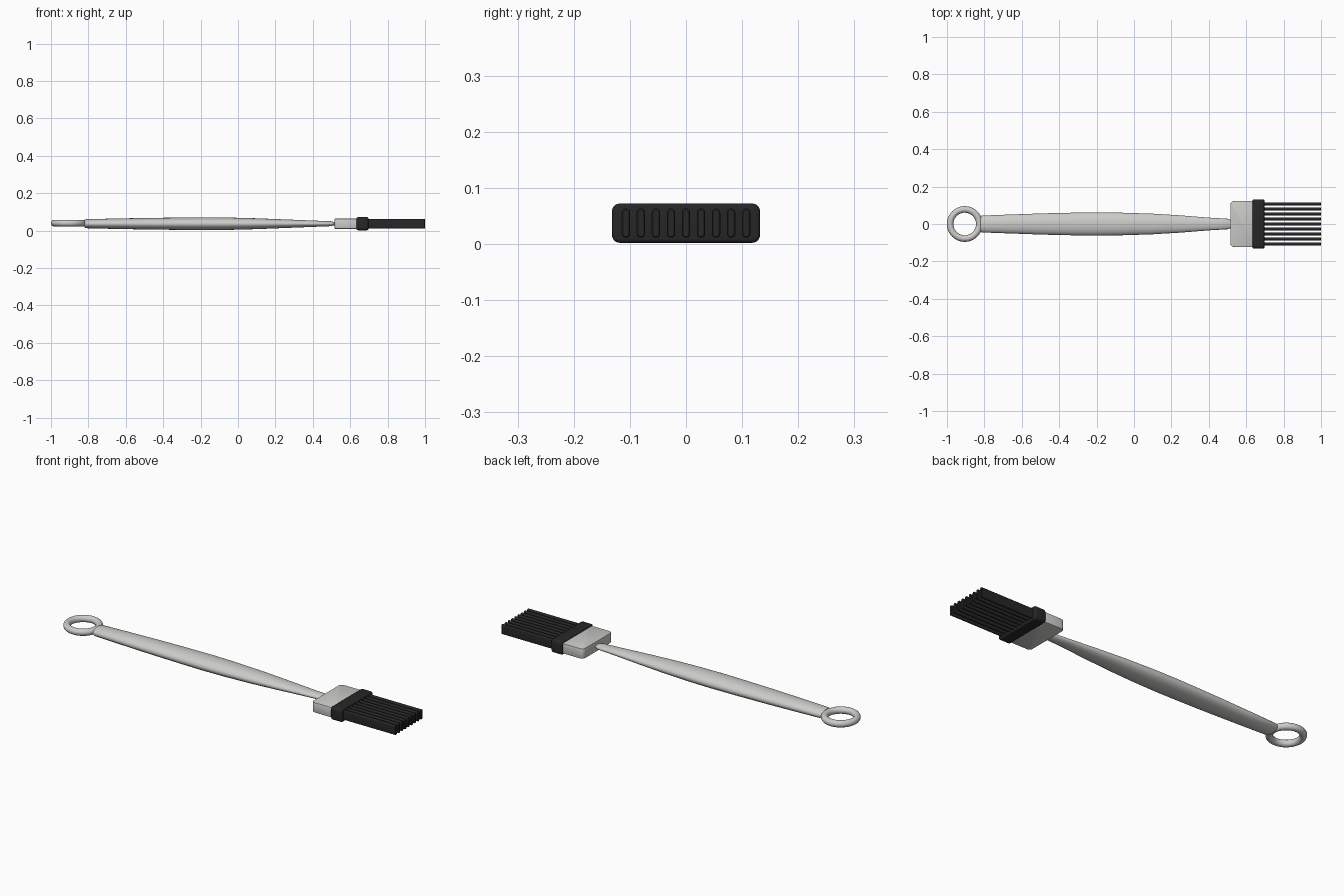
import bpy, bmesh, math
from mathutils import Vector

cube = bpy.data.objects.get("Cube")
if cube:
    bpy.data.objects.remove(cube, do_unlink=True)


def material(name, value, rough):
    m = bpy.data.materials.new(name)
    m.use_nodes = True
    m.diffuse_color = (*value, 1)
    bsdf = m.node_tree.nodes["Principled BSDF"]
    bsdf.inputs["Base Color"].default_value = (*value, 1)
    bsdf.inputs["Roughness"].default_value = rough
    return m


STEEL = material("brushed steel", (0.6, 0.6, 0.58), 0.4)
RUBBER = material("black silicone", (0.02, 0.02, 0.02), 0.6)
MID = 0.037


def finish(name, bm, mat, angle=40):
    bmesh.ops.recalc_face_normals(bm, faces=bm.faces)
    mesh = bpy.data.meshes.new(name)
    bm.to_mesh(mesh)
    bm.free()
    obj = bpy.data.objects.new(name, mesh)
    bpy.context.collection.objects.link(obj)
    mesh.materials.append(mat)
    bpy.ops.object.select_all(action="DESELECT")
    obj.select_set(True)
    bpy.context.view_layer.objects.active = obj
    bpy.ops.object.shade_smooth_by_angle(angle=math.radians(angle))
    return obj


def box(x0, x1, half_y, half_z, y=0):
    bm = bmesh.new()
    bmesh.ops.create_cube(bm, size=1)
    for v in bm.verts:
        v.co = Vector(((x0 + x1) / 2 + v.co.x * (x1 - x0),
                       y + v.co.y * 2 * half_y, MID + v.co.z * 2 * half_z))
    return bm


def bevel(bm, edges, width, segments):
    bmesh.ops.bevel(bm, geom=list(edges), offset=width, segments=segments,
                    profile=0.5, affect="EDGES", clamp_overlap=True)


def along(edge, axis):
    d = edge.verts[1].co - edge.verts[0].co
    return abs(d[axis]) > 0.99 * d.length


def loft(name, stations, mat, sides=32):
    """Elliptical sections (x, half_y, half_z) joined and capped."""
    bm = bmesh.new()
    rings = [[bm.verts.new((x, ry * math.cos(math.tau * i / sides),
                            MID + rz * math.sin(math.tau * i / sides)))
              for i in range(sides)] for x, ry, rz in stations]
    for a, b in zip(rings, rings[1:]):
        for i in range(sides):
            j = (i + 1) % sides
            bm.faces.new((a[i], a[j], b[j], b[i]))
    bm.faces.new(rings[0])
    bm.faces.new(rings[-1])
    return finish(name, bm, mat)


# Tapered grip with a softly rounded end and a thin neck
loft("handle", [(-0.82, 0.041, 0.021), (-0.813, 0.045, 0.024), (-0.65, 0.051, 0.028),
                (-0.48, 0.057, 0.031), (-0.3, 0.061, 0.033), (-0.18, 0.062, 0.034),
                (-0.05, 0.06, 0.033), (0.1, 0.055, 0.029), (0.25, 0.046, 0.023),
                (0.4, 0.034, 0.017), (0.5, 0.028, 0.013), (0.508, 0.024, 0.01)], STEEL)
loft("neck", [(0.49, 0.023, 0.009), (0.53, 0.023, 0.009)], STEEL)

# Hanging ring
bpy.ops.mesh.primitive_torus_add(location=(-0.905, 0, 0.04), major_radius=0.078,
                                 minor_radius=0.0175, major_segments=48, minor_segments=16)
ring = bpy.context.object
ring.name = "hanging_ring"
ring.data.materials.append(STEEL)
bpy.ops.object.shade_smooth_by_angle(angle=math.radians(60))

# Metal ferrule: rounded rear corners, then a fine edge all round
bm = box(0.515, 0.645, 0.123, 0.027)
bevel(bm, [e for e in bm.edges if along(e, 2) and e.verts[0].co.x < 0.6], 0.02, 6)
rims = [e for e in bm.edges if e.calc_face_angle(0) > 1.2]
bevel(bm, rims, 0.004, 2)
finish("ferrule", bm, STEEL)

# Silicone collar: rounded section, softened rims
bm = box(0.634, 0.697, 0.132, 0.035)
bevel(bm, [e for e in bm.edges if along(e, 0)], 0.014, 5)
bevel(bm, [e for e in bm.edges if e.calc_face_angle(0) > 1.2], 0.007, 3)
finish("collar", bm, RUBBER)

# Row of flat bristles with rounded upper and lower edges
COUNT, PITCH = 9, 0.0268
for n in range(COUNT):
    bm = box(0.69, 1.0, 0.0075, 0.026, (n - (COUNT - 1) / 2) * PITCH)
    bevel(bm, [e for e in bm.edges if along(e, 0)], 0.0072, 5)
    bevel(bm, [e for e in bm.edges if e.calc_face_angle(0) > 1.2], 0.002, 1)
    finish(f"bristle_{n + 1}", bm, RUBBER)
